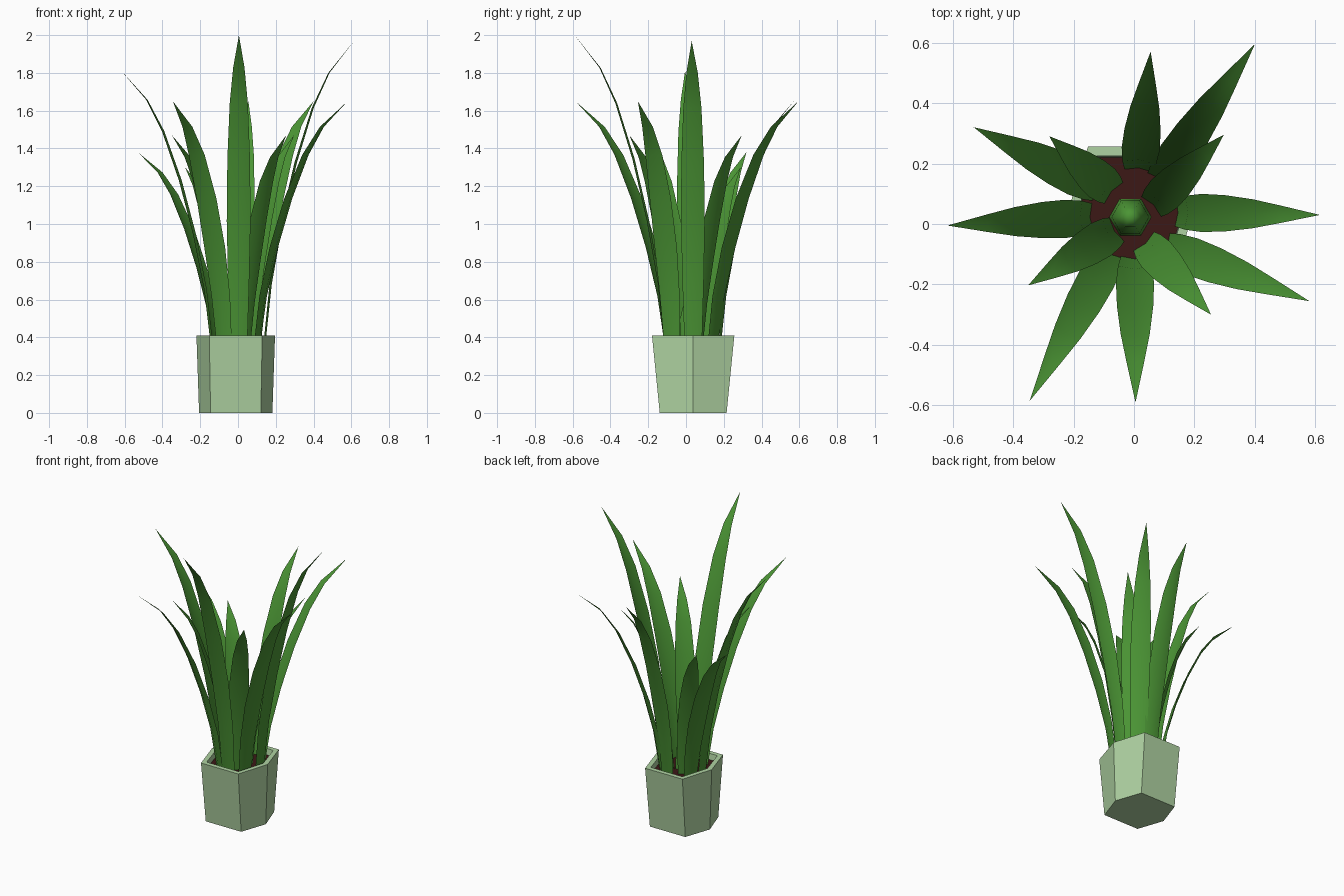
import bpy
import bmesh
from mathutils import Vector

if "Cube" in bpy.data.objects:
    bpy.data.objects.remove(bpy.data.objects["Cube"])


def material(name, rgb):
    m = bpy.data.materials.new(name)
    m.diffuse_color = (*rgb, 1)
    m.use_nodes = True
    m.node_tree.nodes["Principled BSDF"].inputs["Base Color"].default_value = m.diffuse_color
    return m


pot_green = material("pale green", (0.43, 0.65, 0.36))
soil_brown = material("soil brown", (0.045, 0.009, 0.008))
leaf_green = material("leaf green", (0.07, 0.30, 0.035))


def finish(name, bm, mat, smooth=False):
    mesh = bpy.data.meshes.new(name)
    bm.to_mesh(mesh)
    bm.free()
    mesh.materials.append(mat)
    for p in mesh.polygons:
        p.use_smooth = smooth
    ob = bpy.data.objects.new(name, mesh)
    bpy.context.collection.objects.link(ob)
    return ob


CX, CY = -0.012, 0.038


def hex_ring(bm, tip, edge, depth, z):
    """Six-sided ring: side corners at tip, front/back edges of half width edge."""
    pts = [(tip, 0), (edge, depth), (-edge, depth), (-tip, 0), (-edge, -depth), (edge, -depth)]
    return [bm.verts.new((CX + x, CY + y, z)) for x, y in pts]


def bridge(bm, a, b):
    n = len(a)
    for i in range(n):
        bm.faces.new((a[i], a[(i + 1) % n], b[(i + 1) % n], b[i]))


# Tapered hexagonal pot with an open, walled top
bm = bmesh.new()
rings = [hex_ring(bm, *r) for r in [
    (0.194, 0.133, 0.177, 0),
    (0.208, 0.140, 0.218, 0.41),
    (0.175, 0.119, 0.187, 0.41),
    (0.170, 0.116, 0.178, 0.34)]]
for a, b in zip(rings, rings[1:]):
    bridge(bm, a, b)
bm.faces.new(rings[0][::-1])
bm.faces.new(rings[-1])
finish("pot", bm, pot_green)

# Soil surface
bm = bmesh.new()
bm.faces.new(hex_ring(bm, 0.173, 0.118, 0.183, 0.37))
finish("soil", bm, soil_brown)

# Leaf shape: (outward fraction, height fraction, half width)
PROFILE = [(0, 0, 0.046), (0.07, 0.2, 0.056), (0.19, 0.4, 0.063), (0.35, 0.6, 0.060),
           (0.54, 0.78, 0.048), (0.72, 0.895, 0.030), (1, 1, 0)]
BASE_Z = 0.36


def leaf(name, base, tip, fold=0.012):
    """Arching blade with a shallow outward-facing midrib fold."""
    bm = bmesh.new()
    b = Vector((*base, BASE_Z))
    span = Vector(tip) - b
    flat = Vector((span.x, span.y, 0))
    out = flat.normalized()
    side = Vector((-out.y, out.x, 0))
    rows = []
    for r, h, w in PROFILE:
        c = b + flat * r + Vector((0, 0, span.z * h))
        if w == 0:
            rows.append([bm.verts.new(c)])
        else:
            f = out * fold * w / 0.06
            rows.append([bm.verts.new(c - side * w - f / 2),
                         bm.verts.new(c + f / 2),
                         bm.verts.new(c + side * w - f / 2)])
    for lo, hi in zip(rows, rows[1:]):
        for i in range(2):
            if len(hi) == 1:
                bm.faces.new((lo[i], lo[i + 1], hi[0]))
            else:
                bm.faces.new((lo[i], lo[i + 1], hi[i + 1], hi[i]))
    finish(name, bm, leaf_green, True)


# Outer ring of long leaves: base (x, y), tip (x, y, z)
outer = [
    ((0.015, 0.180), (0.055, 0.570, 1.65)),
    ((0.085, 0.145), (0.400, 0.595, 1.65)),
    ((-0.120, 0.120), (-0.530, 0.320, 1.38)),
    ((-0.140, 0.022), (-0.617, -0.005, 1.81)),
    ((-0.075, -0.095), (-0.345, -0.585, 1.65)),
    ((0.003, -0.110), (0.005, -0.590, 2.00)),
    ((0.105, -0.075), (0.580, -0.255, 1.65)),
    ((0.140, 0.038), (0.615, 0.030, 1.97)),
]
# Inner ring of shorter leaves
inner = [
    ((-0.070, 0.105), (-0.280, 0.290, 1.30)),
    ((-0.060, -0.020), (-0.350, -0.203, 1.47)),
    ((0.035, -0.060), (0.255, -0.300, 1.47)),
    ((0.060, 0.060), (0.297, 0.295, 1.47)),
]
for i, (b, t) in enumerate(outer):
    leaf(f"outer_leaf_{i + 1}", b, t)
for i, (b, t) in enumerate(inner):
    leaf(f"inner_leaf_{i + 1}", b, t)

# Tapered central shoot
bm = bmesh.new()
shoot = []
for r, z in [(0.07, 0.36), (0.062, 0.50), (0.035, 0.60)]:
    k = r / 0.208
    shoot.append(hex_ring(bm, r, r * 0.5, r * 0.87, z))
for ring in shoot:
    for v in ring:
        v.co.y -= 0.015
for a, b in zip(shoot, shoot[1:]):
    bridge(bm, a, b)
top = bm.verts.new((CX, CY - 0.015, 0.63))
for i in range(6):
    bm.faces.new((shoot[-1][i], shoot[-1][(i + 1) % 6], top))
finish("shoot", bm, leaf_green, True)
